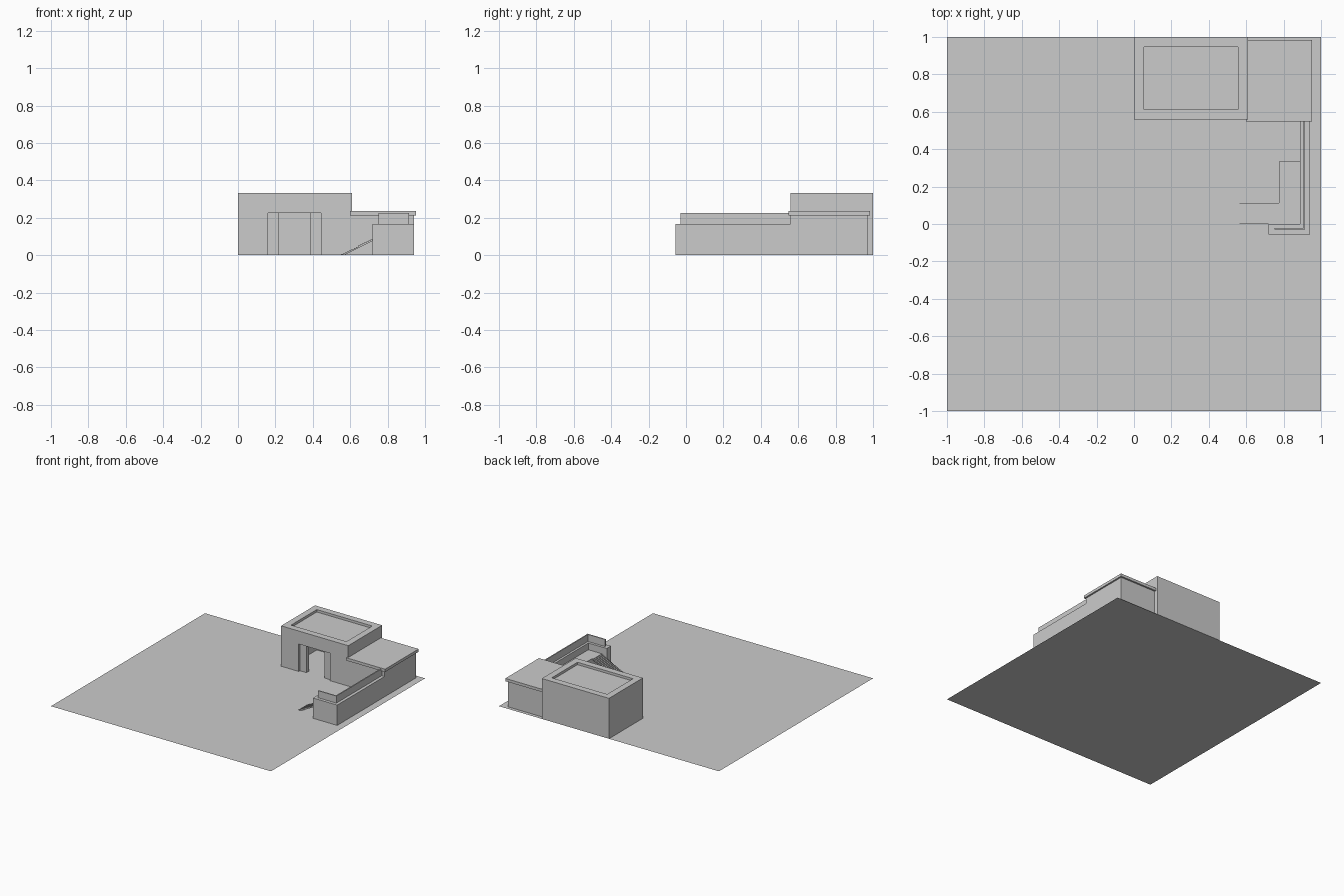
import bpy, bmesh

if "Cube" in bpy.data.objects:
    bpy.data.objects.remove(bpy.data.objects["Cube"])


def add_mesh(name, bm):
    bmesh.ops.recalc_face_normals(bm, faces=bm.faces)
    me = bpy.data.meshes.new(name)
    bm.to_mesh(me)
    bm.free()
    ob = bpy.data.objects.new(name, me)
    bpy.context.collection.objects.link(ob)
    return ob


def box(name, x, y, z):
    bm = bmesh.new()
    bmesh.ops.create_cube(bm, size=1)
    for v in bm.verts:
        v.co = [(a + b) / 2 + c * (b - a) for c, (a, b) in zip(v.co, (x, y, z))]
    return add_mesh(name, bm)


def extrude(name, pts, axis, lo, hi):
    """Extrude a 2D outline along 'y' (points are x,z) or 'z' (points are x,y)."""
    bm = bmesh.new()
    verts = [bm.verts.new((a, lo, b) if axis == 'y' else (a, b, lo)) for a, b in pts]
    face = bm.faces.new(verts)
    new = bmesh.ops.extrude_face_region(bm, geom=[face])["geom"]
    d = (0, hi - lo, 0) if axis == 'y' else (0, 0, hi - lo)
    bmesh.ops.translate(bm, vec=d, verts=[g for g in new if isinstance(g, bmesh.types.BMVert)])
    return add_mesh(name, bm)


def cut(ob, name, x, y, z):
    c = box(name, x, y, z)
    c.hide_render = True
    c.hide_set(True)
    m = ob.modifiers.new(name, 'BOOLEAN')
    m.operation = 'DIFFERENCE'
    m.solver = 'EXACT'
    m.object = c


# ground sheet
bm = bmesh.new()
bmesh.ops.create_grid(bm, x_segments=1, y_segments=1, size=1)
add_mesh("ground_sheet", bm)

# main block: roof recess, hollow room and doorway
main = box("main_block", (0, 0.61), (0.56, 1), (0, 0.332))
cut(main, "roof_recess_cutter", (0.053, 0.557), (0.613, 0.947), (0.312, 0.4))
cut(main, "room_cutter", (0.053, 0.557), (0.613, 0.947), (-0.1, 0.285))
cut(main, "doorway_cutter", (0.16, 0.443), (0.5, 0.65), (-0.1, 0.225))

# half open sliding doors
for side, x in (("left", (0.16, 0.22)), ("right", (0.385, 0.443))):
    box(side + "_sliding_door", x, (0.575, 0.61), (0, 0.225))

# side block with overhanging roof slab
box("side_block", (0.61, 0.94), (0.56, 0.97), (0, 0.212))
box("side_roof", (0.6, 0.953), (0.548, 0.984), (0.212, 0.235))

# L-shaped terrace wall and the thin parapet on it
extrude("terrace_wall", [(0.72, -0.055), (0.94, -0.055), (0.94, 0.56),
                         (0.888, 0.56), (0.888, 0), (0.72, 0)], 'z', 0, 0.167)
extrude("parapet", [(0.75, -0.03), (0.915, -0.03), (0.915, 0.56),
                    (0.906, 0.56), (0.906, -0.021), (0.75, -0.021)], 'z', 0.167, 0.225)

# raised platform
box("platform", (0.775, 0.888), (0, 0.335), (0, 0.112))

# flight of fine steps with a sloped underside
n, x0, x1, h = 20, 0.552, 0.775, 0.112
dx, dz = (x1 - x0) / n, h / n
steps = [(x0, 0)]
for i in range(n):
    steps += [(x0 + i * dx, (i + 1) * dz), (x0 + (i + 1) * dx, (i + 1) * dz)]
steps += [(x1, h - 0.008), (x0 + 0.016, 0)]
extrude("steps", steps, 'y', 0, 0.112)
